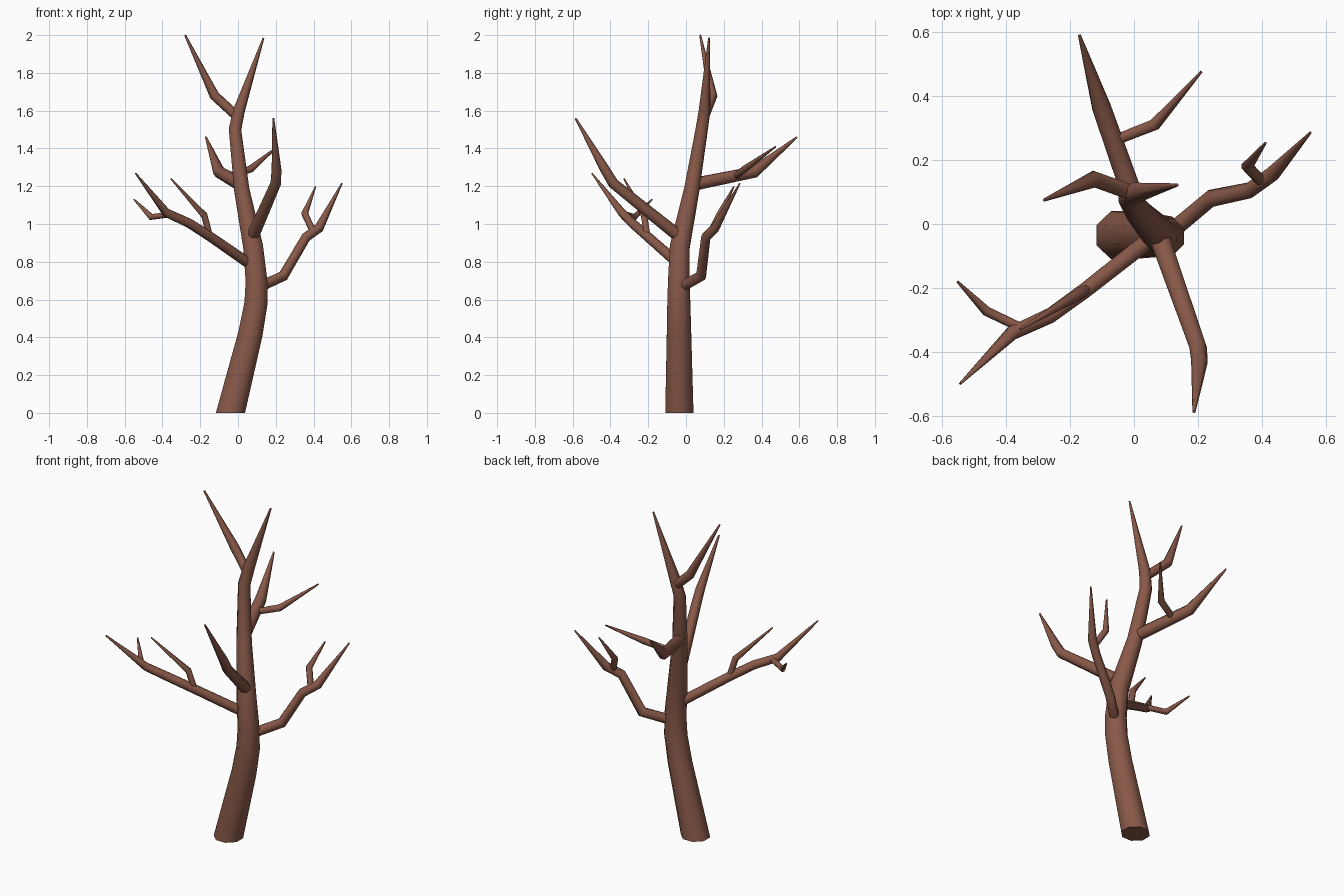
import bpy, bmesh, math
from mathutils import Vector

cube = bpy.data.objects.get("Cube")
if cube:
    bpy.data.objects.remove(cube, do_unlink=True)

bark = bpy.data.materials.new("brown_bark")
bark.use_nodes = True
color = (0.25, 0.1, 0.066, 1)
bark.diffuse_color = color
bark.node_tree.nodes["Principled BSDF"].inputs["Base Color"].default_value = color

SIDES = 8


def limb(name, path, flat_base=False):
    """Tapered eight-sided tube through (x, y, z, radius) points, mitred at bends."""
    pts = [Vector(p[:3]) for p in path]
    dirs = [(b - a).normalized() for a, b in zip(pts, pts[1:])]
    bm = bmesh.new()
    rings = []
    # Start frame, carried along the path without twist
    d = dirs[0]
    u = Vector((1, 0, 0)) if abs(d.z) > 0.8 else Vector((0, 0, 1))
    u = (u - d * u.dot(d)).normalized()
    for i, (p, row) in enumerate(zip(pts, path)):
        before, after = dirs[max(i - 1, 0)], dirs[min(i, len(dirs) - 1)]
        v = before.cross(u)
        plane = (before + after).normalized()
        if flat_base and i == 0:
            plane = Vector((0, 0, 1))
        ring = []
        for k in range(SIDES):
            a = math.tau * (k + 0.5) / SIDES
            off = (u * math.cos(a) + v * math.sin(a)) * row[3]
            # Slide the corner along the segment onto the joint plane
            off -= before * (off.dot(plane) / before.dot(plane))
            ring.append(bm.verts.new(p + off))
        rings.append(ring)
        u = before.rotation_difference(after) @ u
    for lo, hi in zip(rings, rings[1:]):
        for k in range(SIDES):
            n = (k + 1) % SIDES
            bm.faces.new((lo[k], lo[n], hi[n], hi[k]))
    bm.faces.new(rings[0][::-1])
    bm.faces.new(rings[-1])
    bmesh.ops.recalc_face_normals(bm, faces=bm.faces)
    mesh = bpy.data.meshes.new(name)
    bm.to_mesh(mesh)
    bm.free()
    mesh.materials.append(bark)
    obj = bpy.data.objects.new(name, mesh)
    bpy.context.collection.objects.link(obj)
    bpy.ops.object.select_all(action="DESELECT")
    obj.select_set(True)
    bpy.context.view_layer.objects.active = obj
    bpy.ops.object.shade_smooth_by_angle(angle=math.radians(50))


TIP = 0.005

# Leaning trunk, tapering into the top shoot
limb("trunk", [(-0.04, -0.035, 0, 0.081), (0.066, -0.037, 0.42, 0.07),
               (0.095, -0.038, 0.58, 0.066), (0.098, -0.038, 0.7, 0.062),
               (0.08, -0.033, 0.88, 0.057), (0.02, 0.03, 1.18, 0.044),
               (-0.016, 0.083, 1.5, 0.035), (0.005, 0.098, 1.6, 0.033),
               (0.135, 0.122, 1.985, TIP)], flat_base=True)
limb("top_branch", [(0.0, 0.095, 1.565, 0.026), (-0.125, 0.14, 1.68, 0.026),
                    (-0.28, 0.075, 2.0, TIP)])

# Front branch
limb("front_branch", [(0.075, -0.03, 0.93, 0.034), (0.2, -0.385, 1.215, 0.028),
                      (0.204, -0.43, 1.29, 0.026), (0.187, -0.585, 1.56, TIP)])

# Back branch and its twig
limb("back_branch", [(0.012, 0.04, 1.21, 0.036), (-0.1, 0.36, 1.275, 0.032),
                     (-0.17, 0.588, 1.46, TIP)])
limb("back_twig", [(-0.05, 0.265, 1.255, 0.018), (0.065, 0.31, 1.29, 0.019),
                   (0.21, 0.475, 1.41, 0.004)])

# Low right branch and its two twigs
limb("right_branch", [(0.06, -0.04, 0.79, 0.028), (-0.15, -0.205, 0.935, 0.026),
                      (-0.26, -0.285, 1.005, 0.025), (-0.38, -0.34, 1.06, 0.023),
                      (-0.542, -0.498, 1.268, 0.004)])
limb("right_outer_twig", [(-0.36, -0.32, 1.05, 0.016), (-0.46, -0.272, 1.037, 0.016),
                          (-0.55, -0.18, 1.13, 0.004)])
limb("right_inner_twig", [(-0.15, -0.205, 0.935, 0.018), (-0.178, -0.222, 1.045, 0.018),
                          (-0.355, -0.328, 1.24, 0.004)])

# Low left branch and its twig
limb("left_branch", [(0.12, -0.02, 0.67, 0.028), (0.24, 0.08, 0.725, 0.027),
                     (0.36, 0.105, 0.93, 0.025), (0.43, 0.155, 0.98, 0.025),
                     (0.55, 0.285, 1.215, 0.004)])
limb("left_twig", [(0.4, 0.13, 0.955, 0.018), (0.353, 0.18, 1.055, 0.018),
                   (0.41, 0.253, 1.198, 0.004)])
